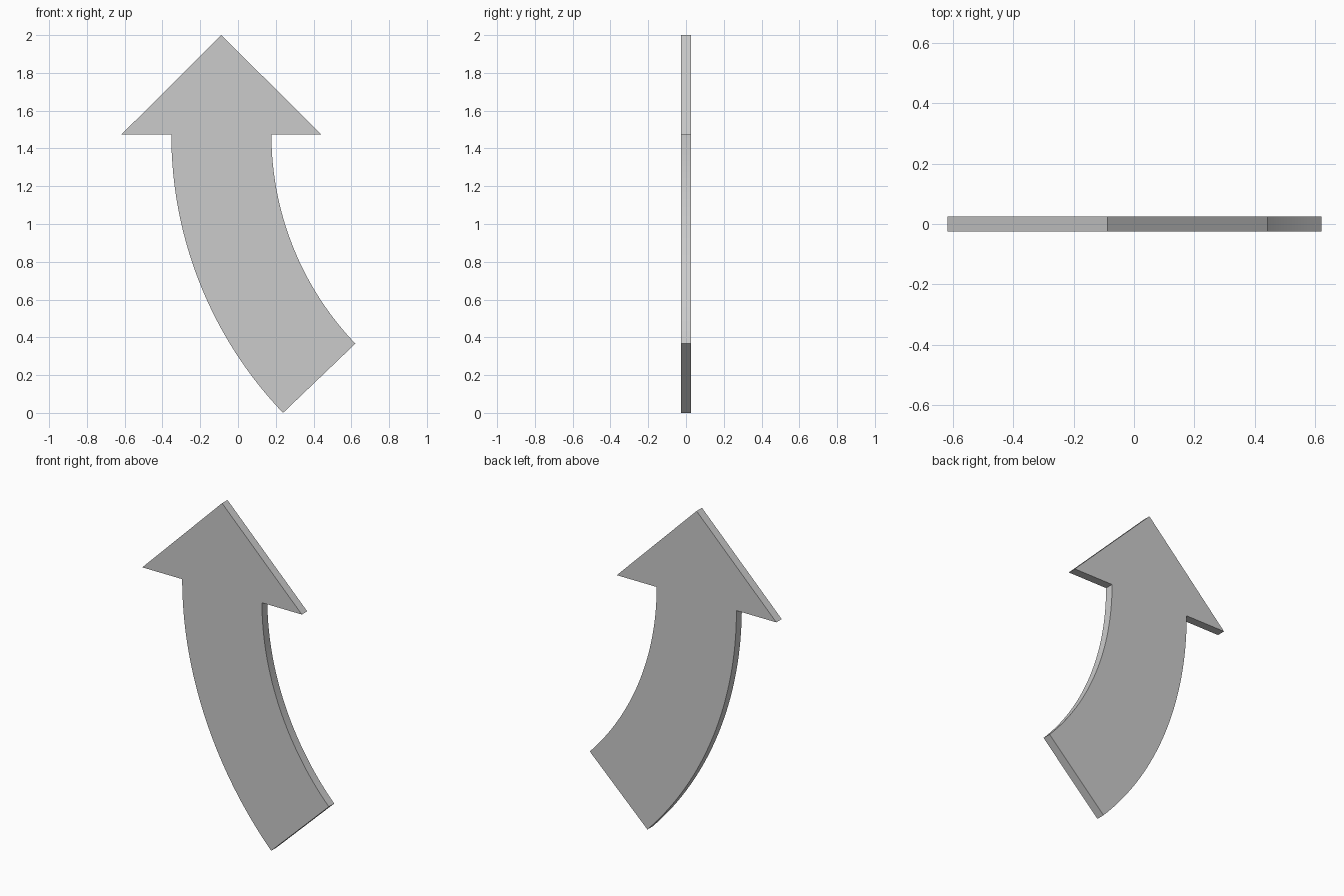
import bpy, bmesh
from math import sin, cos, asin

if "Cube" in bpy.data.objects:
    bpy.data.objects.remove(bpy.data.objects["Cube"])

T = 0.051                 # thickness
Z = 1.473                 # height where the head meets the shaft
MID, HALF = -0.088, 0.265 # shaft centre and half width at the head
R_OUT = 2.13              # outer bend radius
R_IN = R_OUT - 2 * HALF
CX = MID - HALF + R_OUT   # bend centre
SWEEP = asin(Z / R_OUT)   # tail corner touches the ground
N = 32


def arc(radius):
    """Shaft edge from the head down to the tail."""
    return [(CX - radius * cos(SWEEP * i / N), Z - radius * sin(SWEEP * i / N))
            for i in range(N + 1)]


# Arrow outline: head, then outer edge down and inner edge back up
head = [(MID + 2 * HALF, Z), (MID, 2.0), (MID - 2 * HALF, Z)]
outline = head + arc(R_OUT) + arc(R_IN)[::-1]

# Extrude the outline into a thin plate
bm = bmesh.new()
face = bm.faces.new([bm.verts.new((x, -T / 2, z)) for x, z in outline])
new = bmesh.ops.extrude_face_region(bm, geom=[face], use_keep_orig=True)["geom"]
bmesh.ops.translate(bm, vec=(0, T, 0),
                    verts=[g for g in new if isinstance(g, bmesh.types.BMVert)])
bmesh.ops.recalc_face_normals(bm, faces=bm.faces)

mesh = bpy.data.meshes.new("curved_arrow")
bm.to_mesh(mesh)
bm.free()
arrow = bpy.data.objects.new("curved_arrow", mesh)
bpy.context.collection.objects.link(arrow)

# Smooth along the bend, sharp at the corners
bpy.context.view_layer.objects.active = arrow
arrow.select_set(True)
bpy.ops.object.shade_smooth_by_angle(angle=0.5)
